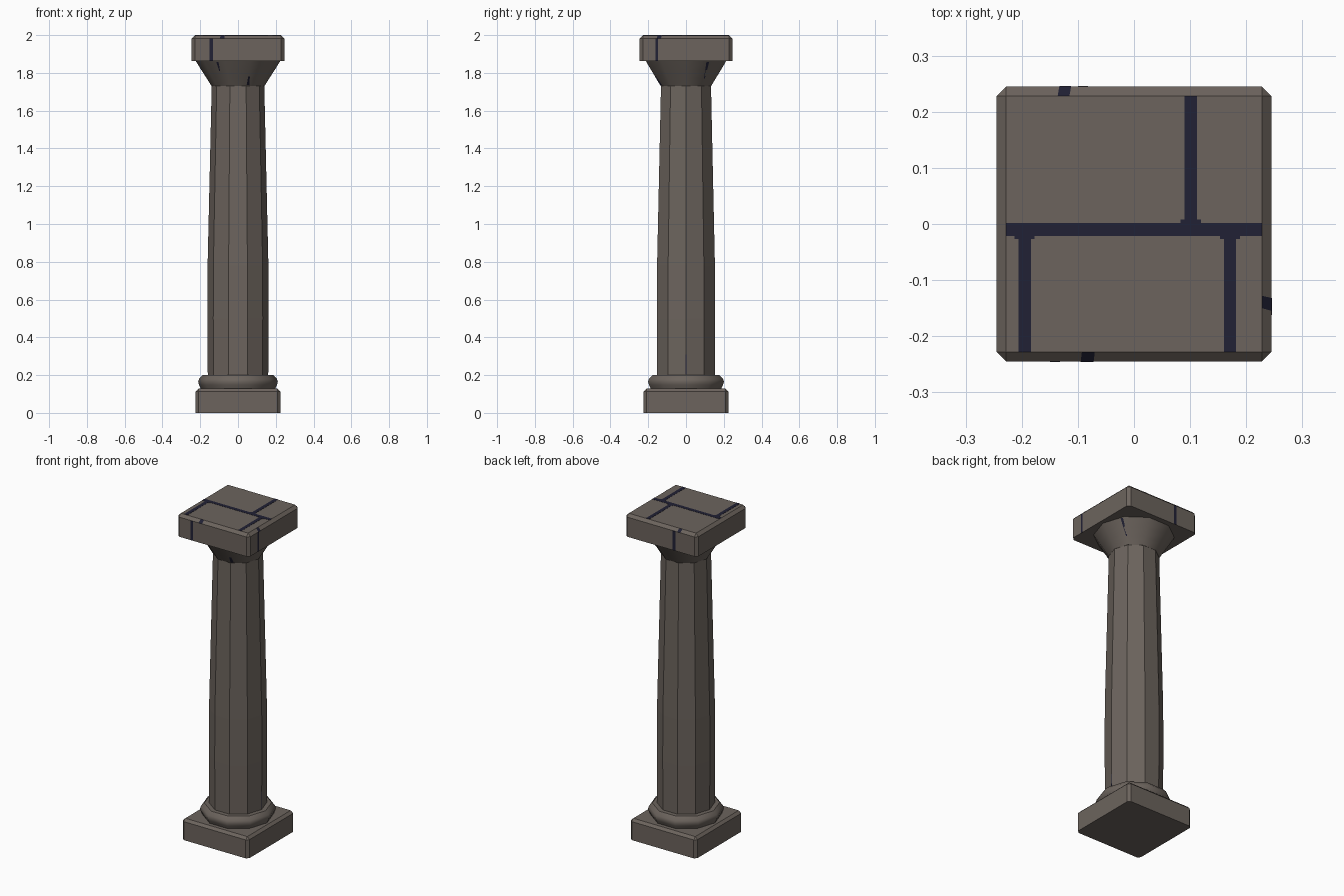
import bpy, bmesh, math
from mathutils import Vector

if "Cube" in bpy.data.objects:
    bpy.data.objects.remove(bpy.data.objects["Cube"])

SIDES = 10


def material(name, rgb):
    m = bpy.data.materials.new(name)
    m.diffuse_color = (*rgb, 1)
    m.use_nodes = True
    m.node_tree.nodes["Principled BSDF"].inputs["Base Color"].default_value = m.diffuse_color
    return m


STONE = material("grey_brown_stone", (0.150, 0.127, 0.110))
DARK = material("dark_navy_crack", (0.015, 0.015, 0.035))


def finish(bm, name, mat, smooth=False):
    bmesh.ops.recalc_face_normals(bm, faces=bm.faces)
    me = bpy.data.meshes.new(name)
    bm.to_mesh(me)
    bm.free()
    me.materials.append(mat)
    ob = bpy.data.objects.new(name, me)
    bpy.context.collection.objects.link(ob)
    if smooth:
        bpy.context.view_layer.objects.active = ob
        ob.select_set(True)
        bpy.ops.object.shade_smooth_by_angle(angle=math.radians(40))
        ob.select_set(False)
    return ob


def slab(name, half, z0, z1, bevel):
    """Square block, chamfered everywhere except round its bottom."""
    bm = bmesh.new()
    bmesh.ops.create_cube(bm, size=1)
    for v in bm.verts:
        v.co = (v.co.x * 2 * half, v.co.y * 2 * half, z1 if v.co.z > 0 else z0)
    edges = [e for e in bm.edges if max(v.co.z for v in e.verts) > z0 + 0.01]
    bmesh.ops.bevel(bm, geom=edges, offset=bevel, segments=1, affect='EDGES')
    finish(bm, name, STONE)


def turned(name, profile, smooth):
    """Ten-sided turned part from (radius, z) points, with a vertex on +x."""
    bm = bmesh.new()
    rings = []
    for r, z in profile:
        rings.append([bm.verts.new((r * math.cos(math.tau * i / SIDES),
                                    r * math.sin(math.tau * i / SIDES), z))
                      for i in range(SIDES)])
    for a, b in zip(rings, rings[1:]):
        for i in range(SIDES):
            j = (i + 1) % SIDES
            bm.faces.new((a[i], a[j], b[j], b[i]))
    bm.faces.new(rings[0])
    bm.faces.new(rings[-1])
    finish(bm, name, STONE, smooth)


def plate(name, x0, x1, y0, y1, z0, z1):
    bm = bmesh.new()
    bmesh.ops.create_cube(bm, size=1)
    for v in bm.verts:
        v.co = (x1 if v.co.x > 0 else x0, y1 if v.co.y > 0 else y0,
                z1 if v.co.z > 0 else z0)
    finish(bm, name, DARK)


def quad(name, pts):
    bm = bmesh.new()
    bm.faces.new([bm.verts.new(p) for p in pts])
    finish(bm, name, DARK)


def on_side(profile, deg, z):
    """Point just outside a turned part at an angle and height."""
    for (r0, z0), (r1, z1) in zip(profile, profile[1:]):
        if z0 <= z <= z1:
            r = r0 + (r1 - r0) * (z - z0) / (z1 - z0)
    step = 360 / SIDES
    off = math.radians(deg % step - step / 2)
    r = r * math.cos(math.radians(step / 2)) / math.cos(off) + 0.0015
    a = math.radians(deg)
    return Vector((r * math.cos(a), r * math.sin(a), z))


def crack(name, profile, d0, z0, d1, z1, width):
    quad(name, [on_side(profile, d0 - width / 2, z0), on_side(profile, d0 + width / 2, z0),
                on_side(profile, d1 + width / 4, z1), on_side(profile, d1 - width / 4, z1)])


# Stone parts
base = [(0.195, 0.125), (0.206, 0.148), (0.211, 0.165), (0.206, 0.18), (0.187, 0.2)]
shaft = [(0.160, 0.19), (0.162, 0.5), (0.161, 0.78), (0.139, 1.74)]
flare = [(0.140, 1.73), (0.166, 1.772), (0.194, 1.815), (0.225, 1.865)]
slab("plinth", 0.225, 0.0, 0.128, 0.015)
turned("base_ring", base, True)
turned("shaft", shaft, False)
turned("capital_flare", flare, True)
slab("top_slab", 0.245, 1.862, 1.999, 0.017)

# Dark joints on top of the slab
T0, T1 = 1.998, 2.0
plate("top_joint_long", -0.228, 0.228, -0.021, 0.002, T0, T1)
for n, x, y0, y1 in (("back", 0.101, 0.0, 0.228), ("left", -0.195, -0.228, -0.02),
                     ("right", 0.171, -0.228, -0.02)):
    plate("top_joint_" + n, x - 0.011, x + 0.011, y0, y1, T0, T1)
    ym = 0.004 if y0 == 0 else -0.023
    plate("top_joint_foot_" + n, x - 0.018, x + 0.018, ym - 0.004, ym + 0.004, T0, T1)

# Dark joints on the slab's sides and its chamfer
S0, S1, H = 0.2445, 0.2458, 0.245
plate("front_joint", -0.150, -0.132, -S1, -S0, 1.863, 1.982)
plate("right_joint", S0, S1, -0.162, -0.148, 1.863, 1.982)
plate("back_joint", -0.100, -0.082, S0, S1, 1.863, 1.982)
lo, hi, o, i = 1.982, 1.9995, H + 0.0008, 0.2285
quad("front_chamfer_joint", [(-0.095, -o, lo), (-0.072, -o, lo), (-0.070, -i, hi), (-0.093, -i, hi)])
quad("back_chamfer_joint", [(-0.133, o, lo), (-0.112, o, lo), (-0.115, i, hi), (-0.136, i, hi)])
quad("right_chamfer_joint", [(o, -0.155, lo), (o, -0.132, lo), (i, -0.128, hi), (i, -0.150, hi)])

# Small cracks in the capital and the shaft
crack("capital_crack_front_low", flare, -68, 1.735, -70, 1.78, 7)
crack("capital_crack_front_high", flare, -121, 1.858, -122, 1.81, 4)
crack("capital_crack_right", flare, 32, 1.858, 36, 1.77, 4)
crack("shaft_crack", shaft, 0, 0.205, 0, 0.31, 2.5)
